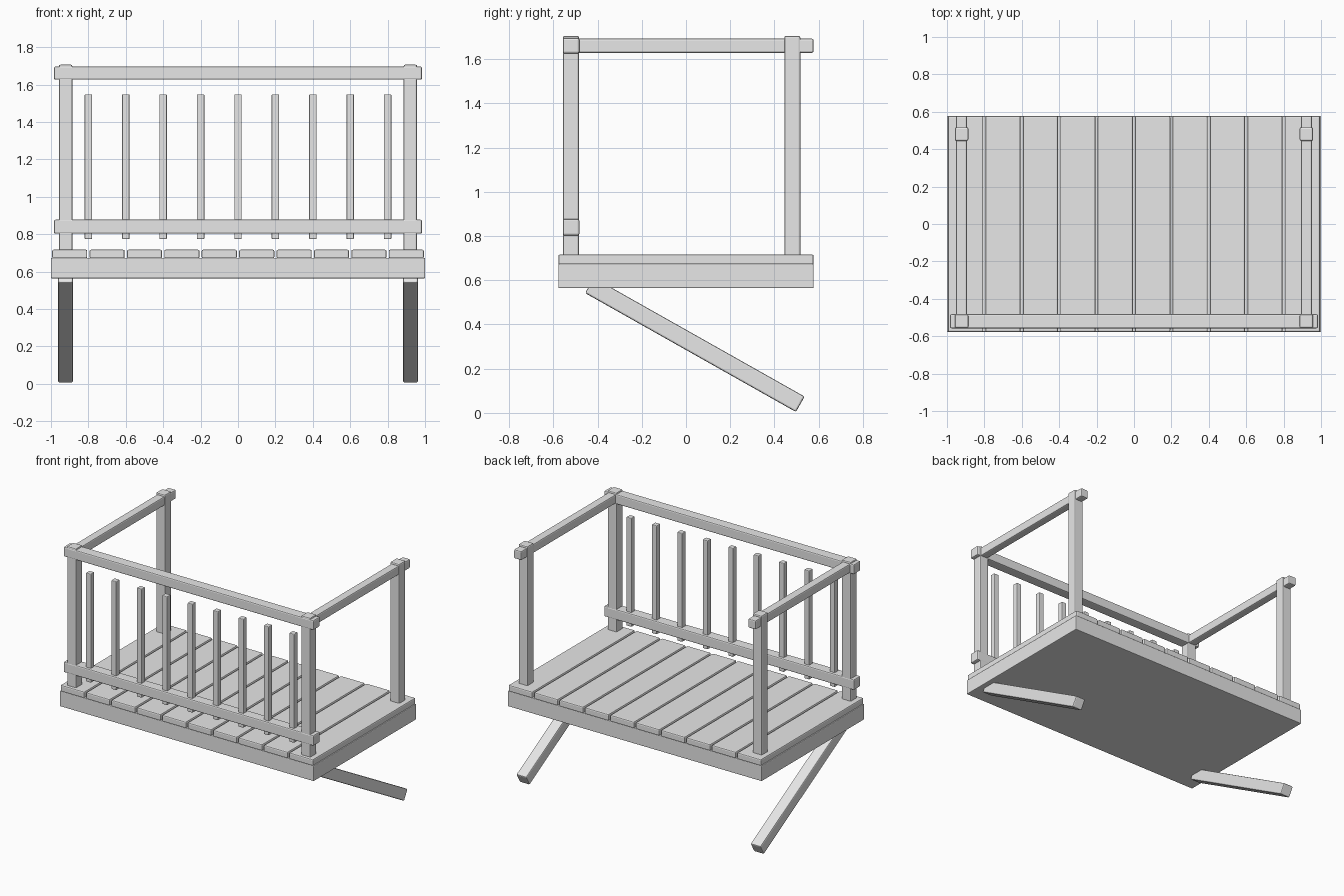
import bpy
import math

cube = bpy.data.objects.get("Cube")
if cube:
    bpy.data.objects.remove(cube, do_unlink=True)

GREY = (0.8, 0.8, 0.8, 1.0)
mat = bpy.data.materials.new("plain_grey")
mat.use_nodes = True
mat.diffuse_color = GREY
mat.node_tree.nodes["Principled BSDF"].inputs["Base Color"].default_value = GREY


def beam(name, center, size, bevel=0.008, tilt=0.0):
    """Box-shaped timber with softly chamfered edges, tilted about x."""
    bpy.ops.mesh.primitive_cube_add(size=1, location=center)
    obj = bpy.context.object
    obj.name = name
    obj.scale = size
    bpy.ops.object.transform_apply(location=False, rotation=False, scale=True)
    obj.rotation_euler.x = tilt
    mod = obj.modifiers.new("chamfer", "BEVEL")
    mod.width = bevel
    mod.segments = 2
    obj.data.materials.append(mat)
    return obj


DEPTH = 1.155
POST_X = 0.922
FRONT_Y = -0.52
BACK_Y = 0.481

# Deck: solid base with ten planks on top
beam("deck_base", (0, 0, 0.619), (2.0, DEPTH, 0.11), 0.005)
for i in range(10):
    beam(f"deck_plank_{i + 1}", (-0.9 + 0.2 * i, 0, 0.694), (0.188, DEPTH, 0.046))

# Posts, side rails and diagonal braces, mirrored left and right
top = (BACK_Y - 0.918, 0.577)
foot = (0.517, 0.039)
dy, dz = foot[0] - top[0], foot[1] - top[1]
for side, s in (("left", 1), ("right", -1)):
    x = s * POST_X
    for place, y in (("front", FRONT_Y), ("back", BACK_Y)):
        beam(f"{place}_post_{side}", (x, y, 1.203), (0.072, 0.072, 1.006))
    beam(f"side_rail_{side}", (x, 0.015, 1.661), (0.06, 1.125, 0.064))
    beam(f"brace_{side}",
         (x, (top[0] + foot[0]) / 2, (top[1] + foot[1]) / 2),
         (0.08, math.hypot(dy, dz), 0.08), tilt=math.atan2(dz, dy))

# Front railing with balusters set through the lower rail
beam("front_top_rail", (0, FRONT_Y, 1.661), (1.968, 0.075, 0.07))
beam("front_lower_rail", (0, FRONT_Y, 0.84), (1.968, 0.075, 0.075))
for i in range(9):
    beam(f"baluster_{i + 1}", (-0.8 + 0.2 * i, FRONT_Y, 1.161), (0.04, 0.04, 0.774), 0.005)
